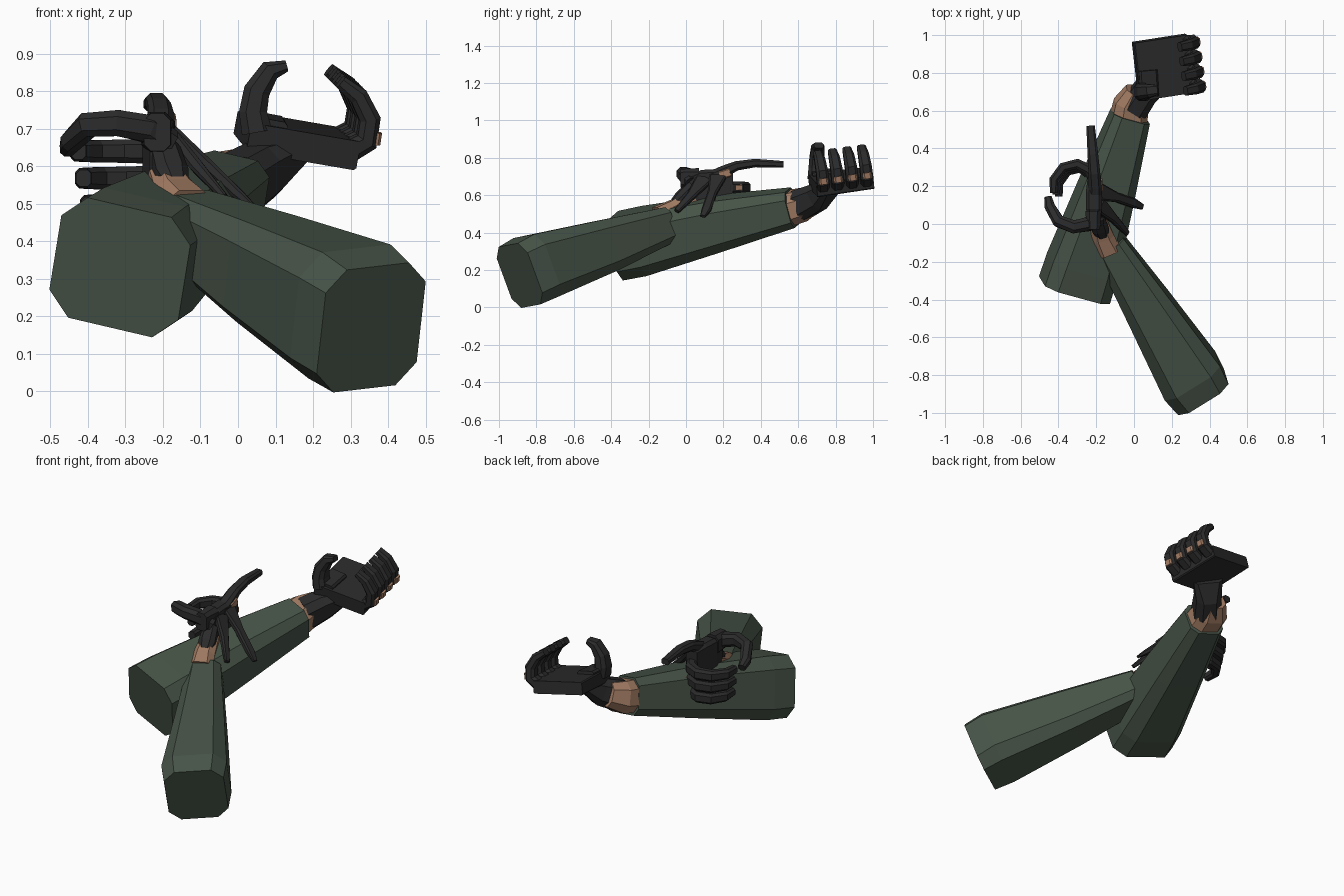
import bpy, bmesh, math
from mathutils import Vector as V


def material(name, rgb):
    m = bpy.data.materials.new(name)
    m.diffuse_color = (*rgb, 1)
    return m


GREEN = material("sleeve_green", (0.063, 0.088, 0.064))
BLACK = material("glove_black", (0.024, 0.024, 0.025))
SKIN = material("skin", (0.36, 0.20, 0.125))


def loft(name, path, sizes, mat, side=None, roll=0, cut=0.25, axis=None):
    """Sweep a chamfered rectangle (width, height) along a path."""
    path = [V(p) for p in path]
    if isinstance(sizes, tuple):
        sizes = [sizes] * len(path)
    bm = bmesh.new()
    rings = []
    for i, p in enumerate(path):
        n = V(axis) if axis else path[min(i + 1, len(path) - 1)] - path[max(i - 1, 0)]
        n.normalize()
        u = V(side) if side else n.cross(V((0, 0, 1)))
        u = (u - n * u.dot(n)).normalized()
        v = u.cross(n)
        r = math.radians(roll)
        u, v = u * math.cos(r) + v * math.sin(r), v * math.cos(r) - u * math.sin(r)
        w, h = sizes[i][0] / 2, sizes[i][1] / 2
        c = cut * min(w, h) * 2
        outline = [(w, c - h), (w, h - c), (w - c, h), (c - w, h),
                   (-w, h - c), (-w, c - h), (c - w, -h), (w - c, -h)]
        rings.append([bm.verts.new(p + u * a + v * b) for a, b in outline])
    for a, b in zip(rings, rings[1:]):
        for k in range(8):
            bm.faces.new((a[k], a[(k + 1) % 8], b[(k + 1) % 8], b[k]))
    bm.faces.new(rings[0][::-1])
    bm.faces.new(rings[-1])
    bmesh.ops.recalc_face_normals(bm, faces=bm.faces)
    me = bpy.data.meshes.new(name)
    bm.to_mesh(me)
    bm.free()
    me.materials.append(mat)
    ob = bpy.data.objects.new(name, me)
    bpy.context.collection.objects.link(ob)
    return ob


# ---- Near arm: sleeve and wrist
loft("near_sleeve",
     [(.355, -.89, .17), (.297, -.805, .213), (.08, -.45, .325), (-.135, -.105, .442)],
     [(.315, .35), (.345, .36), (.26, .285), (.175, .19)], GREEN,
     roll=6, cut=.19, axis=(-.523, .78, .345))
loft("near_wrist", [(-.14, -.13, .46), (-.17, -.06, .50), (-.20, .05, .56)],
     [(.14, .17), (.12, .15), (.09, .13)], SKIN)

# ---- Far arm: sleeve and wrist
loft("far_sleeve",
     [(-.315, -.35, .33), (-.275, -.225, .355), (-.145, .18, .45), (-.02, .57, .533)],
     [(.365, .335), (.36, .34), (.285, .28), (.2, .2)], GREEN,
     roll=-13, cut=.19, axis=(.3, .93, .2))
loft("far_wrist", [(-.03, .55, .53), (-.015, .63, .55), (.02, .70, .58)],
     [(.19, .18), (.18, .17), (.13, .13)], SKIN, roll=-13)

# ---- Far hand: open palm facing up
E1 = V((.98, .14, -.17)).normalized()
E2 = V((-.13, .98, .13)).normalized()
UP = E1.cross(E2)
PALM = V((.155, .83, .672))


def on_palm(a, b, k):
    return PALM + E1 * a + E2 * b + UP * k


loft("far_cuff", [(.0, .615, .55), (.06, .70, .59), (.12, .77, .645)],
     [(.15, .17), (.14, .15), (.16, .08)], BLACK, roll=-10)
loft("far_palm", [on_palm(0, -.155, 0), on_palm(0, .155, 0)],
     [(.30, .078), (.29, .07)], BLACK, side=E1, cut=.08)
loft("far_palm_pad", [on_palm(-.10, -.14, .035), on_palm(-.09, .0, .035)],
     (.10, .04), BLACK, side=E1)
loft("far_thumb",
     [(.05, .70, .69), (.04, .70, .745), (.05, .70, .80), (.085, .705, .855), (.128, .71, .867)],
     [(.10, .08), (.09, .075), (.08, .07), (.07, .055), (.05, .03)], BLACK, side=(0, 1, 0))
for i in range(4):
    b = -.118 + i * .079
    bend = [(.12, 0), (.168, .04), (.166, .10), (.125, .155), (.07, .185)]
    loft(f"far_finger_{i + 1}", [on_palm(x, b, k) for x, k in bend],
         [(.068, .06), (.068, .06), (.064, .056), (.058, .05), (.048, .036)],
         BLACK, side=E2)
    loft(f"far_knuckle_{i + 1}", [on_palm(.19, b, .035), on_palm(.189, b, .068)],
         (.045, .03), SKIN, side=E2)

# ---- Near hand: upright, fingers curled to the left
loft("near_palm", [(-.205, .0, .61), (-.212, .08, .61), (-.212, .17, .61), (-.21, .25, .61)],
     [(.06, .17), (.085, .25), (.085, .26), (.07, .24)], BLACK, cut=.2, axis=(0, 1, 0))
loft("near_cuff", [(-.16, -.08, .525), (-.18, -.02, .56), (-.20, .05, .60)],
     [(.05, .06), (.09, .12), (.08, .16)], BLACK)

# straps flaring from the back of the hand over the far sleeve
loft("near_strap_outer", [(-.18, .17, .70), (-.09, .14, .61), (.0, .11, .525), (.045, .09, .487)],
     [(.09, .03), (.05, .035), (.05, .03), (.03, .015)], BLACK, side=(0, 1, 0))
loft("near_strap_inner", [(-.18, .10, .69), (-.11, .03, .60), (-.035, -.05, .515)],
     [(.09, .03), (.05, .035), (.03, .02)], BLACK, side=(0, 1, 0))

# pointing finger
loft("near_pointing_finger",
     [(-.205, .13, .69), (-.205, .20, .725), (-.21, .27, .757), (-.218, .37, .772), (-.23, .52, .765)],
     [(.075, .07), (.07, .065), (.062, .05), (.056, .045), (.045, .035)], BLACK)
loft("near_pointing_knuckle", [(-.175, .18, .705), (-.178, .235, .722)], (.022, .045), SKIN)

# thumb arching to the left
loft("near_thumb",
     [(-.19, .03, .66), (-.24, .0, .70), (-.32, -.015, .715), (-.40, .015, .71), (-.445, .09, .665), (-.455, .14, .645)],
     [(.08, .08), (.075, .075), (.07, .07), (.065, .065), (.055, .055), (.04, .04)],
     BLACK, side=(0, 0, 1))
loft("near_thumb_base", [(-.215, -.03, .69), (-.215, .07, .69)],
     [(.07, .10), (.085, .11)], BLACK)

# curled fingers, stacked downward
for i in range(3):
    z = .64 - i * .072
    s = 1 - .06 * i
    curl = [(-.20, .22), (-.235, .285), (-.30, .318), (-.375, .30), (-.425, .235), (-.425, .165)]
    loft(f"near_finger_{i + 1}",
         [(-.2 + (x + .2) * s, y - .01 * i, z) for x, y in curl],
         [(.066, .062), (.066, .06), (.062, .055), (.06, .052), (.055, .048), (.045, .04)],
         BLACK, side=(0, 0, 1))
    loft(f"near_finger_knuckle_{i + 1}", [(-.205, .25, z), (-.22, .295, z)],
         (.036, .04), SKIN)
